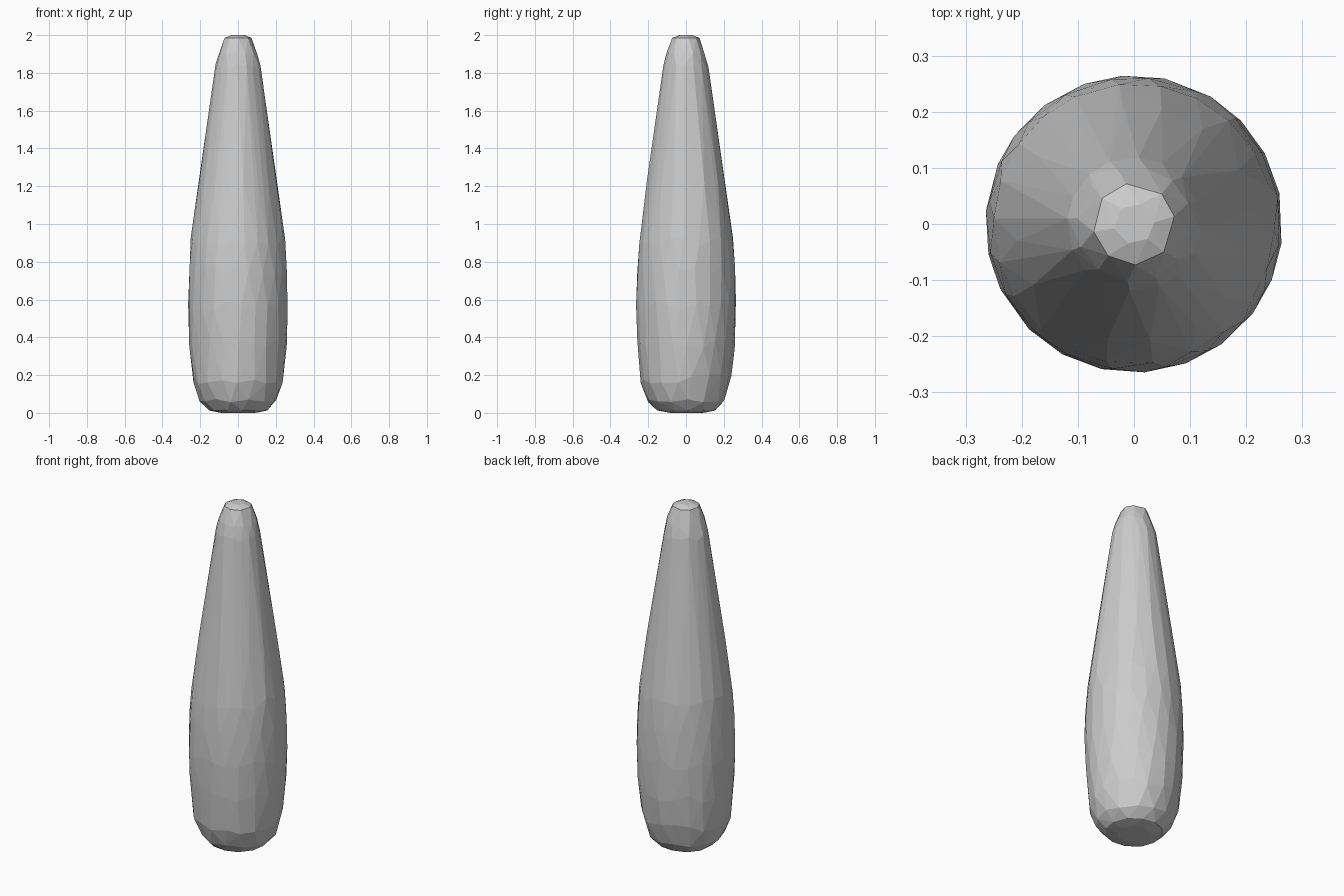
import bpy, bmesh, math, random

if "Cube" in bpy.data.objects:
    bpy.data.objects.remove(bpy.data.objects["Cube"])

random.seed(4)

# Profile of the tapered body: (height, radius, points around)
profile = [
    (0.0, 0.09, 9), (0.012, 0.155, 12), (0.065, 0.204, 14),
    (0.18, 0.24, 18), (0.37, 0.258, 20), (0.57, 0.265, 22),
    (0.75, 0.261, 20), (0.91, 0.250, 22), (1.2, 0.2095, 16),
    (1.83, 0.119, 16), (1.90, 0.103, 12), (1.985, 0.073, 8),
    (2.0, 0.036, 6),
]

bm = bmesh.new()
for i, (z, r, n) in enumerate(profile):
    end = i in (0, len(profile) - 1)
    # slight hand-cut irregularity, kept off the flat ends and top rim
    dz = 0.0 if end or z > 1.95 else min(0.03, z * 0.15, (2 - z) * 0.1)
    offset = random.random()
    for k in range(n):
        a = math.tau * (k + offset + random.uniform(-0.12, 0.12)) / n
        bm.verts.new((r * math.cos(a), r * math.sin(a),
                      z + random.uniform(-dz, dz)))

# Faceted skin: the body is convex, so wrap the rings in a hull
hull = bmesh.ops.convex_hull(bm, input=bm.verts[:])
loose = [v for v in bm.verts if not v.link_faces]
bmesh.ops.delete(bm, geom=loose, context='VERTS')
bmesh.ops.recalc_face_normals(bm, faces=bm.faces[:])

mesh = bpy.data.meshes.new("tapered_body")
bm.to_mesh(mesh)
bm.free()
body = bpy.data.objects.new("tapered_body", mesh)
bpy.context.collection.objects.link(body)
